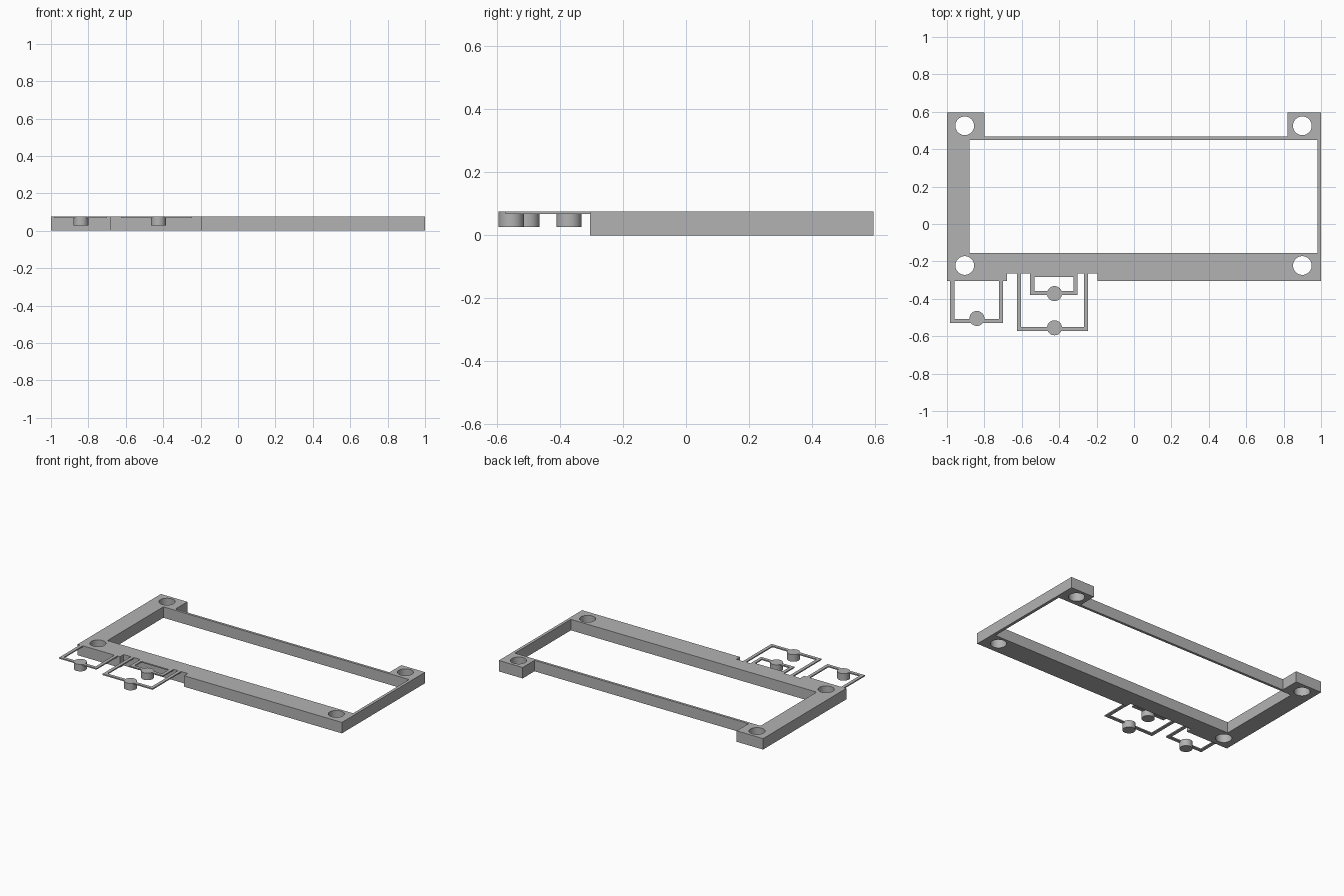
import bpy
import bmesh
from mathutils import Matrix, Vector

TOP = 0.075        # top surface height
ARM_Z = 0.067      # underside of the thin flexible arms
PAD_Z = 0.027      # underside of the button pads
W = 0.022          # arm width

cube = bpy.data.objects.get("Cube")
if cube:
    bpy.data.objects.remove(cube, do_unlink=True)

grey = bpy.data.materials.new("plain grey")
grey.use_nodes = True
grey.diffuse_color = (0.45, 0.45, 0.45, 1)
grey.node_tree.nodes["Principled BSDF"].inputs["Base Color"].default_value = (0.45, 0.45, 0.45, 1)


def finish(name, bm):
    bmesh.ops.recalc_face_normals(bm, faces=bm.faces)
    mesh = bpy.data.meshes.new(name)
    bm.to_mesh(mesh)
    bm.free()
    mesh.materials.append(grey)
    obj = bpy.data.objects.new(name, mesh)
    bpy.context.collection.objects.link(obj)
    return obj


def prism(name, points, z0, z1):
    """Extrude a flat outline from z0 to z1."""
    bm = bmesh.new()
    face = bm.faces.new([bm.verts.new((x, y, z0)) for x, y in points])
    new = bmesh.ops.extrude_face_region(bm, geom=[face])["geom"]
    verts = [g for g in new if isinstance(g, bmesh.types.BMVert)]
    bmesh.ops.translate(bm, verts=verts, vec=Vector((0, 0, z1 - z0)))
    return finish(name, bm)


def cylinder(name, x, y, radius, z0, z1):
    bm = bmesh.new()
    bmesh.ops.create_cone(bm, cap_ends=True, segments=48, radius1=radius, radius2=radius,
                          depth=z1 - z0, matrix=Matrix.Translation((x, y, (z0 + z1) / 2)))
    return finish(name, bm)


def smooth(obj):
    bpy.ops.object.select_all(action="DESELECT")
    obj.select_set(True)
    bpy.context.view_layer.objects.active = obj
    bpy.ops.object.shade_smooth_by_angle(angle=0.6)


def rect(x0, x1, y0, y1):
    return [(x0, y0), (x1, y0), (x1, y1), (x0, y1)]


def cut(obj, cutter):
    mod = obj.modifiers.new("cut", "BOOLEAN")
    mod.operation = "DIFFERENCE"
    mod.solver = "EXACT"
    mod.object = cutter
    bpy.context.view_layer.objects.active = obj
    bpy.ops.object.modifier_apply(modifier=mod.name)
    bpy.data.objects.remove(cutter, do_unlink=True)


# Frame: outline with rear corner tabs and a front notch
frame = prism("frame", [
    (-1, -0.305), (-0.68, -0.305), (-0.68, -0.265), (-0.195, -0.265), (-0.195, -0.305),
    (1, -0.305), (1, 0.595), (0.82, 0.595), (0.82, 0.467),
    (-0.8, 0.467), (-0.8, 0.595), (-1, 0.595)], 0, TOP)

# Screen opening and four screw holes
cut(frame, prism("opening_cutter", rect(-0.88, 0.98, -0.155, 0.45), -0.1, 0.2))
for x in (-0.905, 0.9):
    for y in (-0.222, 0.525):
        cut(frame, cylinder("hole_cutter", x, y, 0.05, -0.1, 0.2))
smooth(frame)

# Thin arms with hanging button pads: name, x range, front edge, root, pad centre
buttons = [
    ("right_button", -0.983, -0.7, -0.53, -0.305, -0.84, -0.505),
    ("outer_button", -0.625, -0.246, -0.573, -0.265, -0.425, -0.555),
    ("inner_button", -0.555, -0.302, -0.38, -0.265, -0.425, -0.372),
]
for name, x0, x1, y0, y1, px, py in buttons:
    prism(name + "_arm", [
        (x0, y1), (x0, y0), (x1, y0), (x1, y1),
        (x1 - W, y1), (x1 - W, y0 + W), (x0 + W, y0 + W), (x0 + W, y1)], ARM_Z, TOP)
    smooth(cylinder(name + "_pad", px, py, 0.04, PAD_Z, TOP))

# Strip closing the inner loop against the frame
prism("inner_button_root", rect(-0.555 + W, -0.302 - W, -0.284, -0.265), ARM_Z, TOP)
